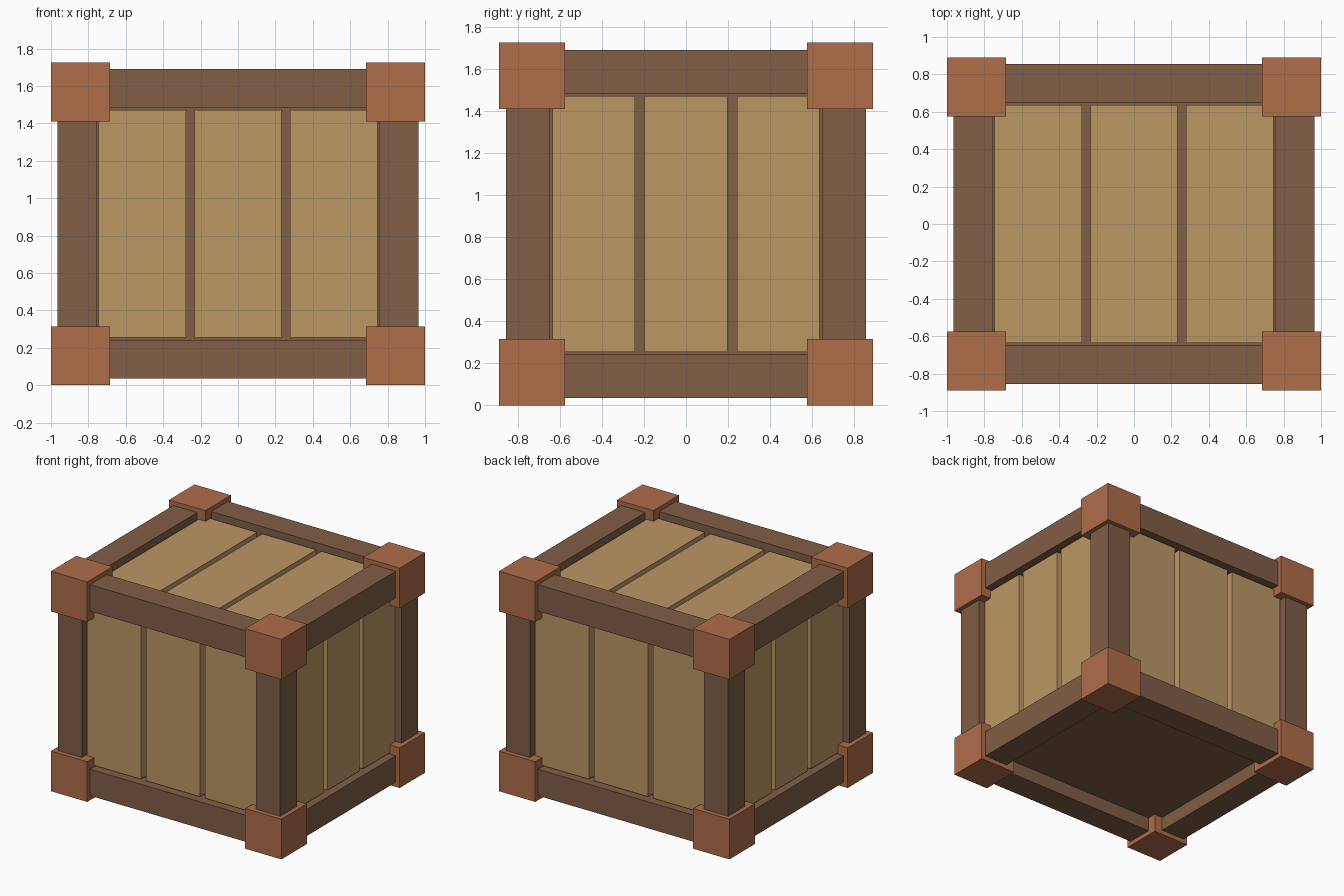
import bpy, bmesh
from mathutils import Vector

cube = bpy.data.objects.get("Cube")
if cube:
    bpy.data.objects.remove(cube, do_unlink=True)


def material(name, rgb):
    linear = [((c / 255 + 0.055) / 1.055) ** 2.4 for c in rgb] + [1]
    mat = bpy.data.materials.new(name)
    mat.use_nodes = True
    mat.diffuse_color = linear
    mat.node_tree.nodes["Principled BSDF"].inputs["Base Color"].default_value = linear
    return mat


DARK = material("dark wood", (129, 94, 70))
LIGHT = material("light wood", (188, 151, 101))
COPPER = material("copper brown", (176, 109, 74))


def box(name, low, high, mat):
    """Axis-aligned box between two corners."""
    low, high = Vector(low), Vector(high)
    bm = bmesh.new()
    bmesh.ops.create_cube(bm, size=1)
    for v in bm.verts:
        v.co = Vector(v.co[i] * (high[i] - low[i]) for i in range(3))
    mesh = bpy.data.meshes.new(name)
    bm.to_mesh(mesh)
    bm.free()
    mesh.materials.append(mat)
    obj = bpy.data.objects.new(name, mesh)
    obj.location = (low + high) / 2
    bpy.context.collection.objects.link(obj)


HALF = Vector((1.0, 0.89, 0.8625))   # outer half size over the corner caps
MID = Vector((0, 0, HALF.z))
FRAME = HALF - Vector((0.035,) * 3)  # outer half size of the beams
BEAM, CAP = 0.208, 0.315
CORE = FRAME - Vector((0.11,) * 3)
PLANK, GAP, MARGIN = 0.06, 0.045, 0.011
SIDES = (-1, 1)
NAMES = ("x", "y", "z")

# Inner box, seen in the grooves and underneath
box("inner_box", MID - CORE, MID + CORE, DARK)

# Frame beams: four along each axis
for axis in range(3):
    a, b = [i for i in range(3) if i != axis]
    for sa in SIDES:
        for sb in SIDES:
            center, size = MID.copy(), Vector((BEAM / 2,) * 3)
            center[a] += sa * (FRAME[a] - BEAM / 2)
            center[b] += sb * (FRAME[b] - BEAM / 2)
            size[axis] = HALF[axis] - CAP + 0.02
            box(f"frame_beam_{NAMES[axis]}", center - size, center + size, DARK)

# Corner caps
for sx in SIDES:
    for sy in SIDES:
        for sz in SIDES:
            outward = Vector((sx * (HALF.x - CAP / 2), sy * (HALF.y - CAP / 2),
                              sz * (HALF.z - CAP / 2)))
            size = Vector((CAP / 2,) * 3)
            box("corner_cap", MID + outward - size, MID + outward + size, COPPER)


def planks(name, normal, side, across, along):
    """Three planks with grooves between them on one face."""
    reach = FRAME - Vector((BEAM + MARGIN,) * 3)
    width = (2 * reach[across] - 2 * GAP) / 3
    for k in (-1, 0, 1):
        center, size = MID.copy(), Vector((0, 0, 0))
        center[normal] += side * (CORE[normal] + PLANK / 2 - 0.005)
        center[across] += k * (width + GAP)
        size[normal] = PLANK / 2 + 0.005
        size[across] = width / 2
        size[along] = reach[along]
        box(name, center - size, center + size, LIGHT)


# Planks on the four walls and the lid
planks("front_plank", 1, -1, 0, 2)
planks("back_plank", 1, 1, 0, 2)
planks("left_plank", 0, 1, 1, 2)
planks("right_plank", 0, -1, 1, 2)
planks("lid_plank", 2, 1, 0, 1)
